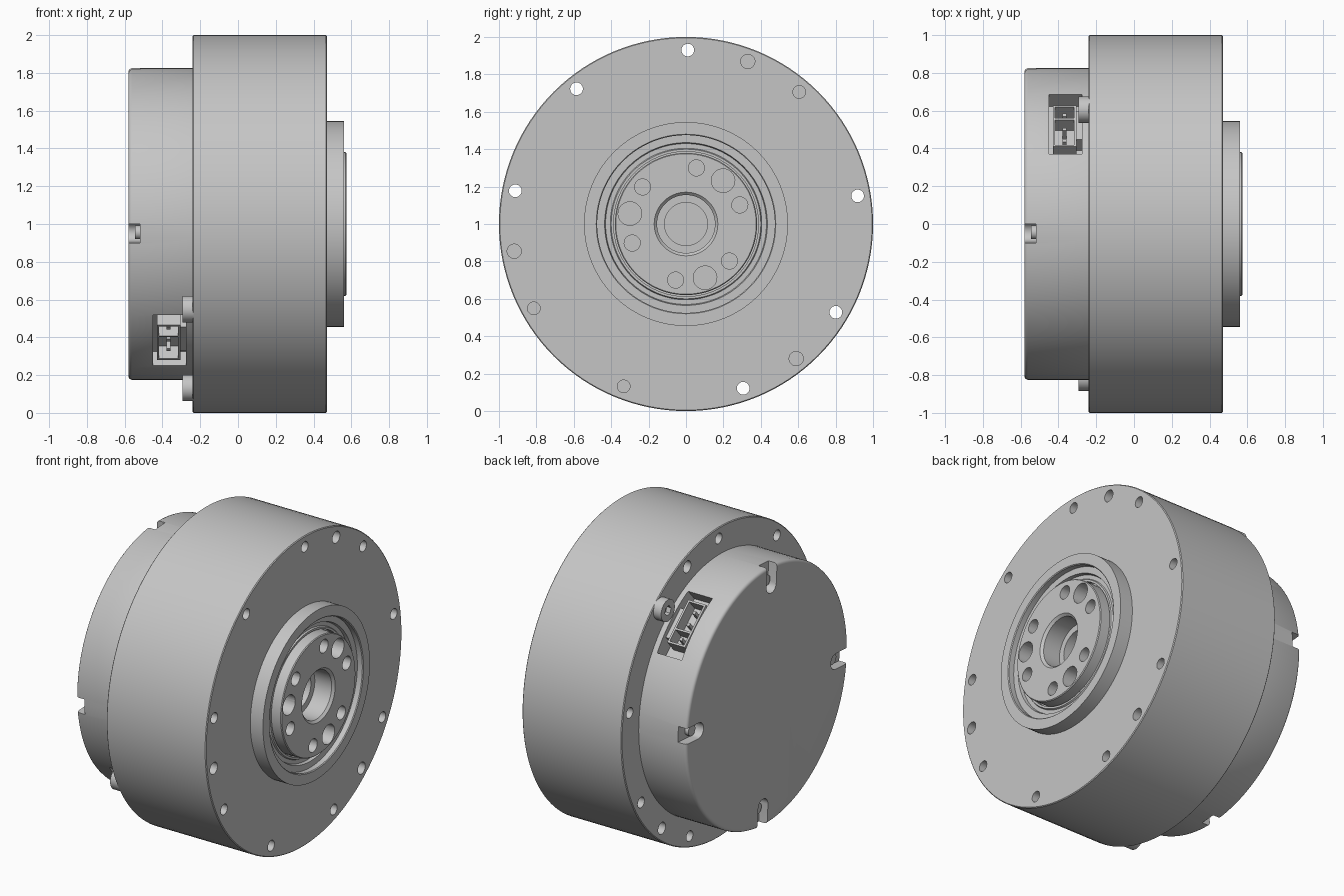
import bpy, bmesh
from math import sin, cos, pi, radians, hypot, atan2

if "Cube" in bpy.data.objects:
    bpy.data.objects.remove(bpy.data.objects["Cube"], do_unlink=True)

grey = bpy.data.materials.new("brushed grey")
grey.use_nodes = True
COLOR = (0.56, 0.56, 0.56, 1)
grey.diffuse_color = COLOR
grey.node_tree.nodes["Principled BSDF"].inputs["Base Color"].default_value = COLOR


def finish(bm, name):
    """Turn a bmesh (built around the x axis) into an object one unit up."""
    bmesh.ops.recalc_face_normals(bm, faces=bm.faces)
    bmesh.ops.translate(bm, verts=bm.verts, vec=(0, 0, 1))
    mesh = bpy.data.meshes.new(name)
    bm.to_mesh(mesh)
    bm.free()
    mesh.materials.append(grey)
    ob = bpy.data.objects.new(name, mesh)
    bpy.context.collection.objects.link(ob)
    return ob


def loft(bm, rings):
    """Skin equal rings of points and close both ends."""
    rings = [[bm.verts.new(p) for p in ring] for ring in rings]
    n = len(rings[0])
    for a, b in zip(rings, rings[1:]):
        for i in range(n):
            j = (i + 1) % n
            bm.faces.new((a[i], a[j], b[j], b[i]))
    bm.faces.new(rings[0])
    bm.faces.new(rings[-1])


def circle(r, y=0, z=0, n=24):
    return [(y + r * cos(2 * pi * i / n), z + r * sin(2 * pi * i / n)) for i in range(n)]


def lathe(name, profile, n=128):
    bm = bmesh.new()
    loft(bm, [[(x, y, z) for y, z in circle(r, n=n)] for x, r in profile])
    return finish(bm, name)


def prisms(name, items):
    """Solid extrusions along x: each item is (outline, x0, x1)."""
    bm = bmesh.new()
    for outline, x0, x1 in items:
        loft(bm, [[(x, y, z) for y, z in outline] for x in (x0, x1)])
    return finish(bm, name)


def turned(outline, deg):
    """Rotate a (radial, tangent) outline to an angle round the axis."""
    c, s = cos(radians(deg)), sin(radians(deg))
    return [(r * c - t * s, r * s + t * c) for r, t in outline]


def rect(r0, r1, t0, t1):
    return [(r0, t0), (r1, t0), (r1, t1), (r0, t1)]


def cut(ob, items):
    cutter = prisms("cutter", items)
    cutter.hide_render = True
    mod = ob.modifiers.new("cut", 'BOOLEAN')
    mod.object, mod.solver = cutter, 'EXACT'
    bpy.context.view_layer.objects.active = ob
    bpy.ops.object.modifier_apply(modifier=mod.name)
    bpy.data.objects.remove(cutter, do_unlink=True)


def smooth(ob):
    bpy.ops.object.select_all(action='DESELECT')
    ob.select_set(True)
    bpy.context.view_layer.objects.active = ob
    bpy.ops.object.shade_smooth_by_angle(angle=radians(30))


# Main drum with raised flange, ring groove, output hub and stepped bore
body = lathe("main_body", [
    (-0.24, 0.995), (-0.235, 1.0), (0.465, 1.0), (0.47, 0.995),
    (0.47, 0.545), (0.56, 0.545), (0.56, 0.48), (0.555, 0.475),
    (0.52, 0.475), (0.52, 0.435), (0.50, 0.43), (0.50, 0.405),
    (0.51, 0.40), (0.51, 0.387), (0.48, 0.387), (0.48, 0.38),
    (0.57, 0.38), (0.575, 0.375), (0.575, 0.17), (0.56, 0.155),
    (0.44, 0.155), (0.44, 0.115), (-0.1, 0.115)])

# Rim holes: open ones pass through, closed ones are blind from both faces
RIM = 0.93
through = [89.4, 129, 169, 9.3, -30.5, -70.8]
blind = [69.2, 189, -50.7]
screws = [49.4, 209, 249]
holes = [(turned(circle(0.034, RIM), a), -0.5, 0.6) for a in through]
for a in blind:
    holes += [(turned(circle(0.038, RIM), a), -0.5, 0.0),
              (turned(circle(0.038, RIM), a), 0.2, 0.6)]
holes += [(turned(circle(0.034, RIM), a), 0.2, 0.6) for a in screws]

# Hub holes: six small ones, three large ones between them
holes += [(turned(circle(0.043, 0.305), 19.5 + 60 * k), 0.4, 0.7) for k in range(6)]
holes += [(turned(circle(0.063, 0.305), 49.5 + 120 * k), 0.3, 0.7) for k in range(3)]
cut(body, holes)
smooth(body)

# Rear cover with rounded rim
cover = lathe("rear_cover", [
    (-0.58, 0.805), (-0.578, 0.814), (-0.572, 0.821), (-0.562, 0.825), (-0.235, 0.825)])

# Four round-ended rim slots and two connector pockets
slot = [(0.9, -0.05), (0.9, 0.05)] + [
    (0.70 - 0.05 * sin(pi * i / 12), 0.05 * cos(pi * i / 12)) for i in range(13)]
slot_angles = [3.5 + 90 * k for k in range(4)]
pocket_angles = [48.5, 230.5]
cuts = [(turned(slot, a), -0.7, -0.52) for a in slot_angles]
cuts += [(turned(rect(0.70, 0.95, -0.21, 0.21), a), -0.45, -0.275) for a in pocket_angles]
cut(cover, cuts)
smooth(cover)

# Cover screws seated in the slots
smooth(prisms("cover_screws", [
    (turned(circle(0.036, 0.72), a), -0.545, -0.515) for a in slot_angles]))

# Mounting screw heads on the back of the drum, with hex sockets
heads = prisms("mounting_screws", [
    (turned(circle(0.07, RIM, n=32), a), -0.295, -0.235) for a in screws])
cut(heads, [(turned(circle(0.032, RIM, n=6), a), -0.4, -0.265) for a in screws])
smooth(heads)

# Connector housings: two open chambers with pins, plus a side block
parts = []
for a in pocket_angles:
    walls = [(rect(0.69, 0.715, -0.13, 0.16), -0.43, -0.305),
             (rect(0.715, 0.80, -0.13, 0.16), -0.43, -0.418),
             (rect(0.715, 0.80, -0.13, 0.16), -0.317, -0.305),
             (rect(0.715, 0.80, -0.13, -0.118), -0.418, -0.317),
             (rect(0.715, 0.80, -0.04, -0.028), -0.418, -0.317),
             (rect(0.715, 0.80, 0.148, 0.16), -0.418, -0.317),
             (rect(0.69, 0.79, -0.10, 0.10), -0.305, -0.265)]
    walls += [(rect(0.70, 0.78, t - 0.01, t + 0.01), -0.378, -0.358)
              for t in (-0.08, 0.02, 0.1)]
    parts += [(turned(o, a), x0, x1) for o, x0, x1 in walls]
prisms("connector_housings", parts)
